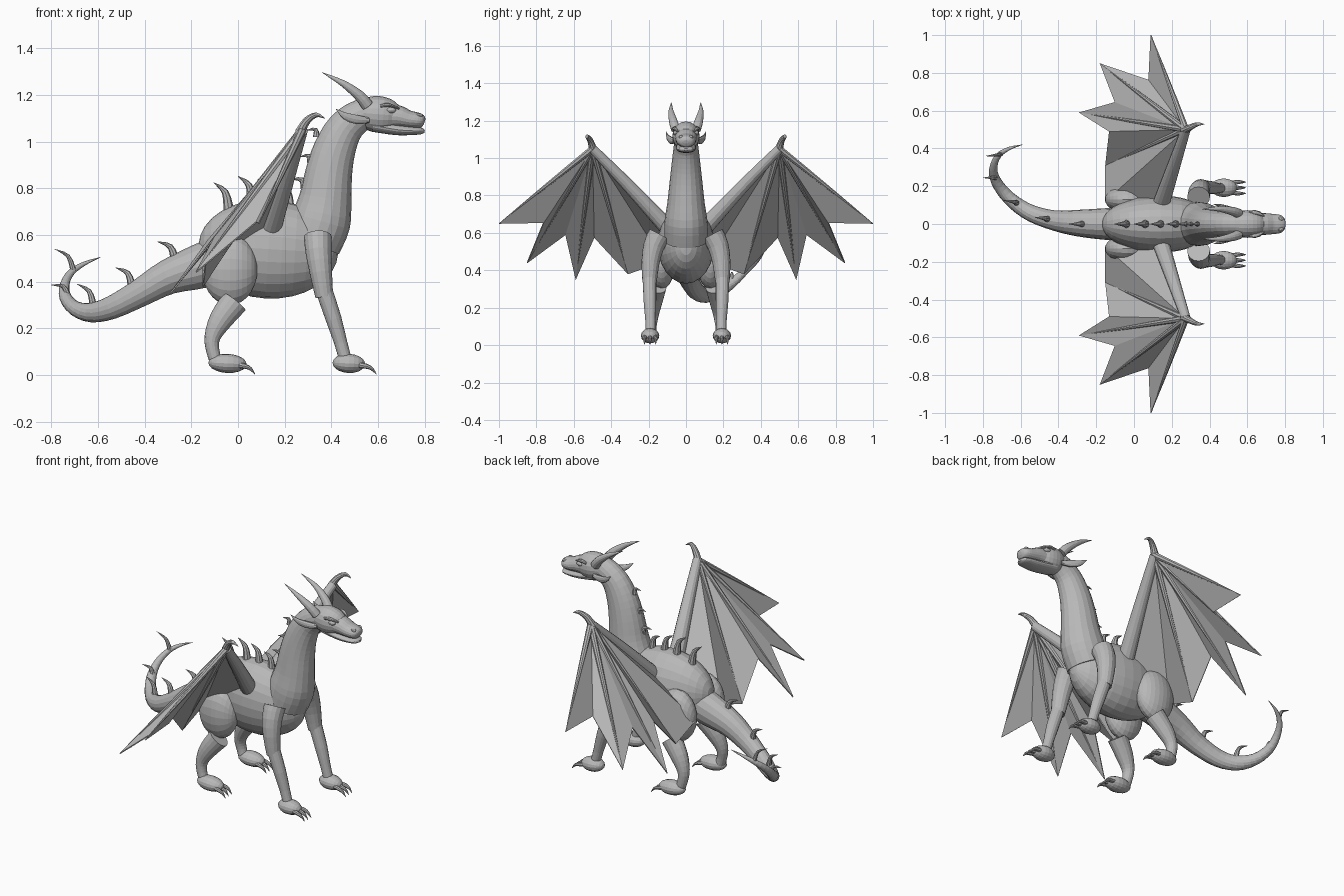
import bpy, bmesh, math
from mathutils import Vector, Matrix

grey = bpy.data.materials.new("stone grey")
grey.diffuse_color = (0.48, 0.48, 0.48, 1)


def finish(bm, name):
    bmesh.ops.recalc_face_normals(bm, faces=bm.faces[:])
    me = bpy.data.meshes.new(name)
    bm.to_mesh(me)
    bm.free()
    me.materials.append(grey)
    ob = bpy.data.objects.new(name, me)
    bpy.context.collection.objects.link(ob)
    return ob


def catmull(a, b, c, d, t):
    return [0.5 * (2 * q + (r - p) * t + (2 * p - 5 * q + 4 * r - s) * t * t
                   + (3 * q - p - 3 * r + s) * t ** 3) for p, q, r, s in zip(a, b, c, d)]


def tube(name, pts, sides=16, steps=3, s=1):
    """Smooth tube through (x, y, z, half width[, half height]); s mirrors y."""
    pts = [(p[0], p[1] * s, p[2], p[3], p[-1]) for p in pts]
    ext = [pts[0]] + pts + [pts[-1]]
    path = [catmull(*ext[i:i + 4], k / steps) for i in range(len(pts) - 1) for k in range(steps)]
    path.append(list(pts[-1]))
    bm = bmesh.new()
    rings = []
    for i, p in enumerate(path):
        a, b = path[max(i - 1, 0)], path[min(i + 1, len(path) - 1)]
        t = (Vector(b[:3]) - Vector(a[:3])).normalized()
        y = Vector((0, 1, 0))
        side = (y - t * y.dot(t)).normalized()
        up = t.cross(side)
        w, h = max(p[3], 0.001), max(p[4], 0.001)
        rings.append([bm.verts.new(Vector(p[:3]) + side * w * math.cos(u) + up * h * math.sin(u))
                      for u in (2 * math.pi * k / sides for k in range(sides))])
    for r, q in zip(rings, rings[1:]):
        for k in range(sides):
            n = (k + 1) % sides
            bm.faces.new((r[k], r[n], q[n], q[k]))
    bm.faces.new(rings[0])
    bm.faces.new(rings[-1])
    return finish(bm, name)


def ball(name, c, r, tilt=0, u=20, v=14):
    """Ellipsoid with its poles along x, tilted about y."""
    bm = bmesh.new()
    m = (Matrix.Translation(c) @ Matrix.Rotation(tilt, 4, 'Y') @ Matrix.Diagonal((*r, 1))
         @ Matrix.Rotation(math.pi / 2, 4, 'Y'))
    bmesh.ops.create_uvsphere(bm, u_segments=u, v_segments=v, radius=1, matrix=m)
    return finish(bm, name)


def spike(name, base, tip, r, bend=(0, 0, 0), s=1, sides=8):
    """Curved cone from base to tip, its middle pushed by bend."""
    b, t = Vector(base), Vector(tip)
    m = (b + t) / 2 + Vector(bend)
    return tube(name, [(*b, r), (*m, r * 0.65), (*t, 0.001)], sides, 3, s)


# torso, neck and tail
ball("torso", (0.13, 0, 0.54), (0.30, 0.152, 0.212), 0.06, 24, 16)
tube("neck", [(0.32, 0, 0.56, 0.115, 0.12), (0.355, 0, 0.66, 0.115, 0.128),
              (0.375, 0, 0.76, 0.10, 0.112), (0.39, 0, 0.87, 0.088, 0.10),
              (0.415, 0, 0.97, 0.077, 0.09), (0.46, 0, 1.06, 0.066, 0.078),
              (0.53, 0, 1.115, 0.06, 0.068), (0.60, 0, 1.12, 0.05, 0.06)], 20, 3)
tube("tail", [(-0.04, 0, 0.51, 0.09, 0.10), (-0.16, 0, 0.467, 0.083, 0.096),
              (-0.30, 0.005, 0.42, 0.07, 0.075), (-0.42, 0.018, 0.352, 0.054, 0.06),
              (-0.54, 0.055, 0.29, 0.045, 0.05), (-0.63, 0.11, 0.268, 0.038, 0.042),
              (-0.70, 0.18, 0.287, 0.032), (-0.74, 0.25, 0.335, 0.026),
              (-0.742, 0.31, 0.39, 0.02), (-0.715, 0.365, 0.44, 0.015),
              (-0.66, 0.40, 0.477, 0.009), (-0.59, 0.42, 0.505, 0.001)], 16, 3)

# spines down the neck, back and tail: base, tip, radius
spines = [((0.335, 0, 1.02), (0.295, 0, 1.05), 0.014), ((0.31, 0, 0.91), (0.262, 0, 0.935), 0.015),
          ((0.285, 0, 0.80), (0.225, 0, 0.84), 0.017), ((0.22, 0, 0.73), (0.17, 0, 0.815), 0.02),
          ((0.14, 0, 0.74), (0.085, 0, 0.84), 0.021), ((0.06, 0, 0.74), (0.0, 0, 0.852), 0.022),
          ((-0.04, 0, 0.71), (-0.105, 0, 0.825), 0.022), ((-0.27, 0, 0.495), (-0.345, 0, 0.572), 0.019),
          ((-0.455, 0.025, 0.38), (-0.525, 0.035, 0.46), 0.018),
          ((-0.62, 0.11, 0.295), (-0.69, 0.125, 0.39), 0.016),
          ((-0.73, 0.245, 0.34), (-0.80, 0.245, 0.386), 0.014),
          ((-0.705, 0.37, 0.445), (-0.785, 0.36, 0.54), 0.013)]
for i, (b, t, r) in enumerate(spines):
    spike(f"spine_{i + 1}", b, t, r, (0.017, 0, 0.017))

# head: skull, muzzle and lower jaw
ball("skull", (0.60, 0, 1.118), (0.105, 0.073, 0.078), 0.08)
tube("muzzle", [(0.60, 0, 1.11, 0.06, 0.055), (0.68, 0, 1.108, 0.058, 0.05),
                (0.73, 0, 1.096, 0.054, 0.039), (0.77, 0, 1.091, 0.049, 0.034),
                (0.792, 0, 1.088, 0.036, 0.026), (0.80, 0, 1.086, 0.014, 0.01)], 20, 3)
tube("lower_jaw", [(0.58, 0, 1.07, 0.052, 0.028), (0.68, 0, 1.052, 0.053, 0.024),
                   (0.75, 0, 1.047, 0.048, 0.018), (0.785, 0, 1.046, 0.036, 0.014),
                   (0.80, 0, 1.045, 0.012, 0.006)], 20, 3)

wrist = Vector((0.275, 0.50, 1.05))
# finger tips alternate with the raised notches of the wing's trailing edge
edge = [(0.09, 1.0, 0.65), (0.078, 0.762, 0.655), (-0.18, 0.85, 0.44), (-0.10, 0.645, 0.59),
        (-0.29, 0.59, 0.35), (-0.13, 0.49, 0.575), (-0.15, 0.31, 0.38)]
for s, side in ((1, "left"), (-1, "right")):
    # face details
    ball(f"{side}_eye", (0.655, s * 0.055, 1.135), (0.022, 0.014, 0.013), 0, 12, 8)
    tube(f"{side}_brow", [(0.61, 0.062, 1.152, 0.007), (0.645, 0.061, 1.158, 0.012, 0.008),
                          (0.69, 0.042, 1.142, 0.004)], 8, 3, s)
    ball(f"{side}_nostril", (0.776, s * 0.027, 1.112), (0.015, 0.012, 0.011), 0, 10, 8)
    tube(f"{side}_horn", [(0.555, 0.055, 1.155, 0.026), (0.52, 0.068, 1.197, 0.023),
                          (0.45, 0.08, 1.25, 0.014), (0.36, 0.078, 1.297, 0.001)], 12, 3, s)
    tube(f"{side}_ear", [(0.56, 0.06, 1.092, 0.012), (0.51, 0.08, 1.095, 0.012, 0.02),
                         (0.46, 0.096, 1.11, 0.009, 0.016), (0.42, 0.106, 1.14, 0.001)], 10, 3, s)

    # front leg in two sections
    tube(f"{side}_front_upper_leg", [(0.342, 0.143, 0.592, 0.06), (0.345, 0.172, 0.53, 0.056),
                                     (0.355, 0.19, 0.44, 0.048), (0.37, 0.195, 0.335, 0.038)], 16, 2, s)
    tube(f"{side}_front_lower_leg", [(0.37, 0.195, 0.36, 0.036), (0.41, 0.193, 0.24, 0.034),
                                     (0.44, 0.19, 0.14, 0.028), (0.462, 0.19, 0.06, 0.027)], 16, 2, s)
    # hind leg
    ball(f"{side}_thigh", (-0.035, s * 0.13, 0.452), (0.118, 0.075, 0.152), 0, 20, 14)
    tube(f"{side}_hind_lower_leg", [(-0.015, 0.155, 0.315, 0.052, 0.06), (-0.075, 0.17, 0.235, 0.045, 0.05),
                                    (-0.11, 0.18, 0.16, 0.034), (-0.107, 0.185, 0.10, 0.028),
                                    (-0.09, 0.185, 0.05, 0.028)], 16, 3, s)
    # feet with three claws each
    for leg, fx in (("front", 0.475), ("hind", -0.045)):
        fr = 0.07 if leg == "front" else 0.082
        ball(f"{side}_{leg}_foot", (fx, s * 0.192, 0.05), (fr, 0.049, 0.041), 0.05, 16, 10)
        for j, dy in enumerate((-0.03, 0, 0.03)):
            tube(f"{side}_{leg}_claw_{j + 1}",
                 [(fx + 0.035, 0.192 + dy * 0.8, 0.044, 0.013), (fx + 0.075, 0.192 + dy, 0.038, 0.011),
                  (fx + 0.10, 0.192 + dy, 0.026, 0.007), (fx + 0.118, 0.192 + dy, 0.003, 0.001)], 8, 2, s)

    # wing arm, hooked thumb and fingers
    tube(f"{side}_wing_arm", [(0.145, 0.11, 0.64, 0.045), (0.21, 0.305, 0.85, 0.035),
                              (*wrist, 0.025)], 14, 3, s)
    tube(f"{side}_wing_thumb", [(0.265, 0.495, 1.04, 0.022), (0.295, 0.51, 1.09, 0.017),
                                (0.335, 0.528, 1.115, 0.011), (0.372, 0.528, 1.10, 0.001)], 10, 3, s)
    for j, tip in enumerate(edge[::2]):
        mid = wrist.lerp(Vector(tip), 0.5)
        tube(f"{side}_wing_finger_{j + 1}", [(*wrist, 0.018), (*mid, 0.011), (*tip, 0.001)], 8, 3, s)

    # pleated membrane fanned from the wrist, then joined to the flank
    bm = bmesh.new()
    flip = lambda p: bm.verts.new((p[0], p[1] * s, p[2]))
    hub = flip(wrist)
    rim = [flip(p) for p in edge]
    rim += [flip((-0.15, 0.12, 0.45)), flip((0.13, 0.11, 0.63))]
    for a, b in zip(rim, rim[1:]):
        bm.faces.new((hub, a, b))
    wing = finish(bm, f"{side}_wing_membrane")
    skin = wing.modifiers.new("thickness", 'SOLIDIFY')
    skin.thickness, skin.offset = 0.006, 0
